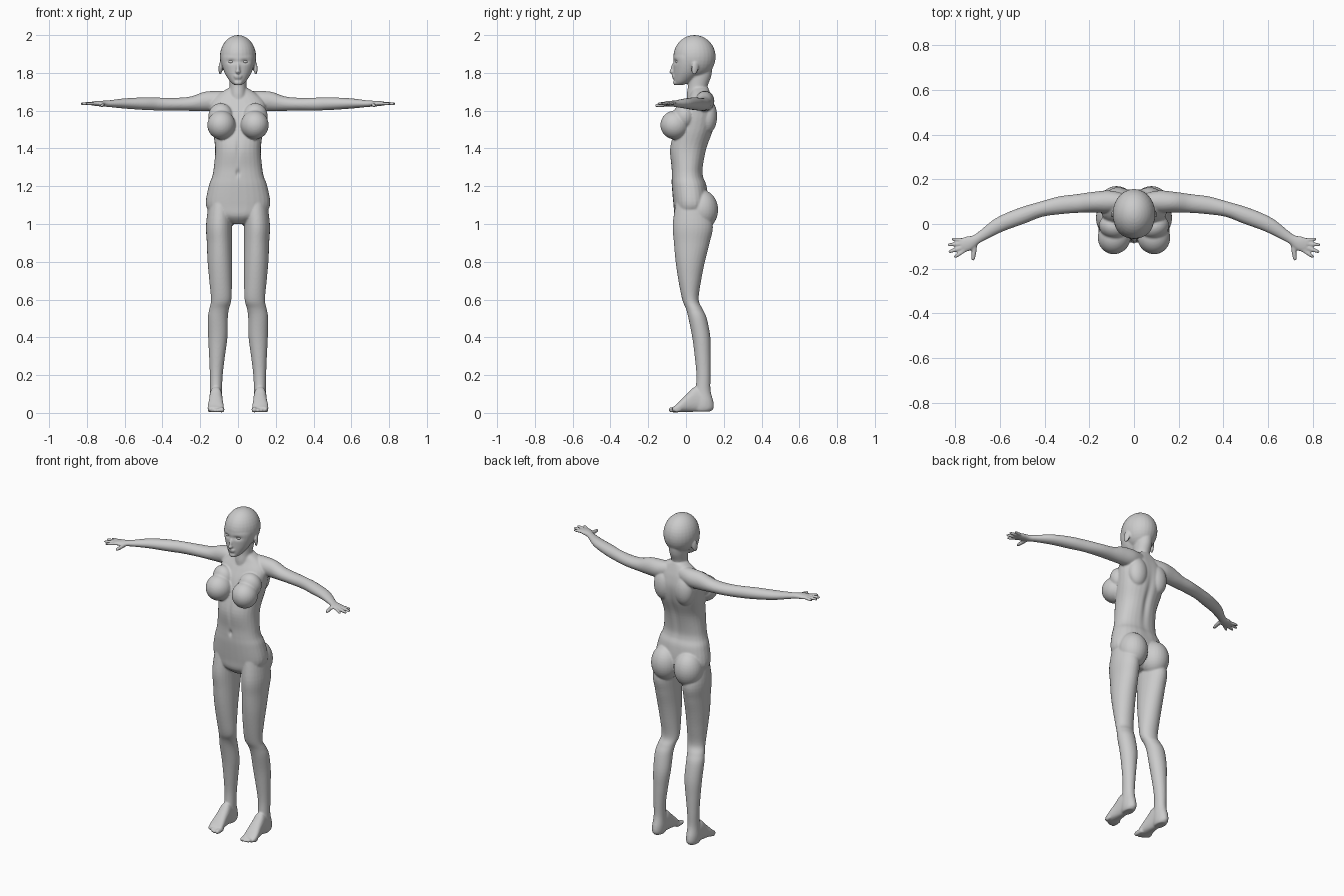
import bpy, bmesh, math
from mathutils import Vector, Matrix

N = 28
bm = bmesh.new()


def spline(rows, steps=5):
    """Catmull-Rom interpolation of section tuples."""
    rows = [Vector(r) for r in rows]
    out = []
    for i in range(len(rows) - 1):
        p1, p2 = rows[i], rows[i + 1]
        p0, p3 = rows[max(i - 1, 0)], rows[min(i + 2, len(rows) - 1)]
        for k in range(steps):
            t = k / steps
            out.append(0.5 * (2 * p1 + (p2 - p0) * t + (2 * p0 - 5 * p1 + 4 * p2 - p3) * t * t
                              + (3 * p1 - p0 - 3 * p2 + p3) * t ** 3))
    return out + [rows[-1]]


def skin(rings):
    loops = [[bm.verts.new(p) for p in r] for r in rings]
    for a, b in zip(loops, loops[1:]):
        for i in range(len(a)):
            j = (i + 1) % len(a)
            bm.faces.new((a[i], a[j], b[j], b[i]))
    bm.faces.new(loops[0][::-1])
    bm.faces.new(loops[-1])


def circle(power=2.0):
    e = 2 / power
    for i in range(N):
        c, s = math.cos(2 * math.pi * i / N), math.sin(2 * math.pi * i / N)
        yield math.copysign(abs(c) ** e, c), math.copysign(abs(s) ** e, s)


def column(rows, side=1, power=2.0):
    """Upright loft; rows are (z, centre x, half width, front y, back y)."""
    skin([[Vector((side * (cx + hw * c), (yf + yb) / 2 + (yb - yf) / 2 * s, z))
           for c, s in circle(power)] for z, cx, hw, yf, yb in spline(rows)])


def limb(rows, side=1, power=2.0):
    """Level loft along a path; rows are (x, y, z, half width, half height)."""
    pts = spline(rows)
    rings = []
    for i, p in enumerate(pts):
        d = pts[min(i + 1, len(pts) - 1)] - pts[max(i - 1, 0)]
        n = Vector((-d[1], d[0], 0)).normalized()
        rings.append([Vector((side * (p[0] + n.x * p[3] * c), p[1] + n.y * p[3] * c,
                              p[2] + p[4] * s)) for c, s in circle(power)])
    skin(rings)


def digit(a, b, r, side):
    a, b = Vector(a), Vector(b)
    rows = []
    for t, k in ((0, 1), (.4, 1), (.75, .9), (.93, .7), (1, .3)):
        rows.append((*a.lerp(b, t), r * k, r * k))
    limb(rows, side)


def ball(c, r, rot=0, tilt=0):
    m = (Matrix.Translation(c) @ Matrix.Rotation(rot, 4, 'Z') @ Matrix.Rotation(tilt, 4, 'X')
         @ Matrix.Diagonal((*r, 1)))
    bmesh.ops.create_uvsphere(bm, u_segments=28, v_segments=18, radius=1, matrix=m)


# torso and neck
column([(1.0, 0, .04, -.02, .06), (1.04, 0, .125, -.058, .10), (1.1, 0, .170, -.066, .12),
        (1.2, 0, .155, -.075, .11), (1.25, 0, .137, -.076, .092), (1.3, 0, .128, -.077, .09),
        (1.4, 0, .121, -.085, .11), (1.5, 0, .135, -.06, .145), (1.58, 0, .145, -.035, .156),
        (1.64, 0, .145, -.005, .147), (1.685, 0, .105, .02, .132), (1.72, 0, .05, .03, .118)],
       power=2.3)
column([(1.64, 0, .055, .005, .13), (1.69, 0, .047, .005, .115), (1.73, 0, .044, .01, .115),
        (1.78, 0, .047, .01, .133), (1.83, 0, .05, .01, .14)])

# head: cranium, face, nose, lips, chin
ball((0, .045, 1.885), (.096, .112, .115))
column([(1.735, 0, .018, -.054, -.02), (1.75, 0, .038, -.062, .02), (1.78, 0, .06, -.065, .06),
        (1.81, 0, .075, -.066, .08), (1.85, 0, .086, -.067, .09), (1.89, 0, .088, -.066, .1),
        (1.925, 0, .07, -.048, .09)])
ball((0, -.066, 1.826), (.010, .015, .036), tilt=-.3)
ball((0, -.074, 1.806), (.013, .015, .010))
ball((0, -.064, 1.783), (.022, .011, .006))
ball((0, -.063, 1.773), (.018, .010, .006))
ball((0, -.055, 1.748), (.022, .013, .014))

toes = [(.085, -.092, .015), (.106, -.09, .011), (.122, -.083, .011),
        (.138, -.072, .010), (.152, -.058, .010)]
fingers = [((.755, -.072), (.818, -.068), .0085), ((.762, -.088), (.836, -.094), .009),
           ((.76, -.102), (.832, -.126), .0095), ((.75, -.112), (.806, -.150), .009)]

for s in (1, -1):
    # ears, chest and buttocks
    ball((s * .093, .047, 1.825), (.009, .019, .036), s * .35, -.15)
    ball((s * .088, -.058, 1.524), (.074, .078, .076), s * .35)
    ball((s * .092, -.012, 1.57), (.066, .055, .07), s * .3)
    ball((s * .078, .083, 1.075), (.084, .087, .105))
    # shoulder blades
    ball((s * .07, .115, 1.57), (.06, .05, .09))
    # leg
    column([(1.14, .09, .06, -.05, .1), (1.0, .1, .069, -.07, .142), (.9, .098, .067, -.064, .125),
            (.8, .096, .065, -.055, .10), (.7, .092, .060, -.04, .08), (.6, .089, .054, -.02, .067),
            (.55, .1, .052, 0, .088), (.5, .107, .053, .013, .11), (.4, .107, .051, .033, .129),
            (.3, .111, .042, .046, .131), (.2, .115, .034, .055, .130), (.12, .116, .032, .05, .130),
            (.06, .117, .035, .04, .145), (.025, .117, .033, .04, .146), (.008, .117, .026, .05, .13)], s)
    # foot
    limb([(.117, .13, .04, .02, .02), (.117, .1, .06, .031, .05), (.117, .05, .072, .034, .066),
          (.117, .01, .055, .037, .05), (.118, -.03, .035, .042, .031), (.118, -.055, .022, .042, .019),
          (.116, -.068, .018, .034, .012)], s, 2.4)
    for x, y, r in toes:
        digit((x * .9 + .012, -.03, .018), (x, y, r + .001), r, s)
    # arm and palm
    limb([(.04, .1, 1.66, .035, .045), (.11, .1, 1.652, .05, .053), (.18, .098, 1.648, .046, .051),
          (.25, .092, 1.637, .042, .038), (.33, .084, 1.634, .040, .034), (.42, .065, 1.635, .034, .034),
          (.5, .038, 1.637, .037, .033), (.6, -.002, 1.638, .034, .027), (.68, -.052, 1.637, .024, .018),
          (.71, -.071, 1.637, .023, .016), (.745, -.088, 1.638, .033, .014), (.772, -.099, 1.638, .03, .010)], s)
    # fingers and thumb
    for a, b, r in fingers:
        digit((*a, 1.638), (*b, 1.636), r, s)
    digit((.712, -.085, 1.634), (.722, -.165, 1.626), .011, s)

# fuse every part into one smooth skin
bmesh.ops.recalc_face_normals(bm, faces=bm.faces)
raw = bpy.data.meshes.new("body_parts")
bm.to_mesh(raw)
bm.free()
body = bpy.data.objects.new("body", raw)
bpy.context.collection.objects.link(body)
rem = body.modifiers.new("fuse", 'REMESH')
rem.mode = 'VOXEL'
rem.voxel_size = .0052
smo = body.modifiers.new("soften", 'SMOOTH')
smo.factor, smo.iterations = .5, 4
dg = bpy.context.evaluated_depsgraph_get()
body_mesh = bpy.data.meshes.new_from_object(body.evaluated_get(dg))
body.modifiers.clear()
body.data = body_mesh

# soft dents: (centre, radius, push), for eye sockets, navel, belly line, spine
dents = [((s * .036, -.06, 1.86), (.022, .04, .011), (0, .009, 0)) for s in (1, -1)]
dents += [((0, -.075, 1.27), (.010, .04, .018), (0, .010, 0)),
          ((0, -.085, 1.40), (.010, .04, .06), (0, .006, 0)),
          ((0, .12, 1.42), (.018, .06, .16), (0, -.010, 0))]
for v in body_mesh.vertices:
    for c, r, push in dents:
        q = sum(((v.co[k] - c[k]) / r[k]) ** 2 for k in range(3))
        if q < 6:
            v.co += Vector(push) * math.exp(-q)
body_mesh.shade_smooth()

# eyes
for s, name in ((1, "left_eye"), (-1, "right_eye")):
    bpy.ops.mesh.primitive_uv_sphere_add(segments=20, ring_count=12, radius=1,
                                         location=(s * .036, -.041, 1.859))
    eye = bpy.context.object
    eye.name = name
    eye.scale = (.017, .015, .010)
    eye.rotation_euler.z = s * .35
    bpy.ops.object.shade_smooth()
